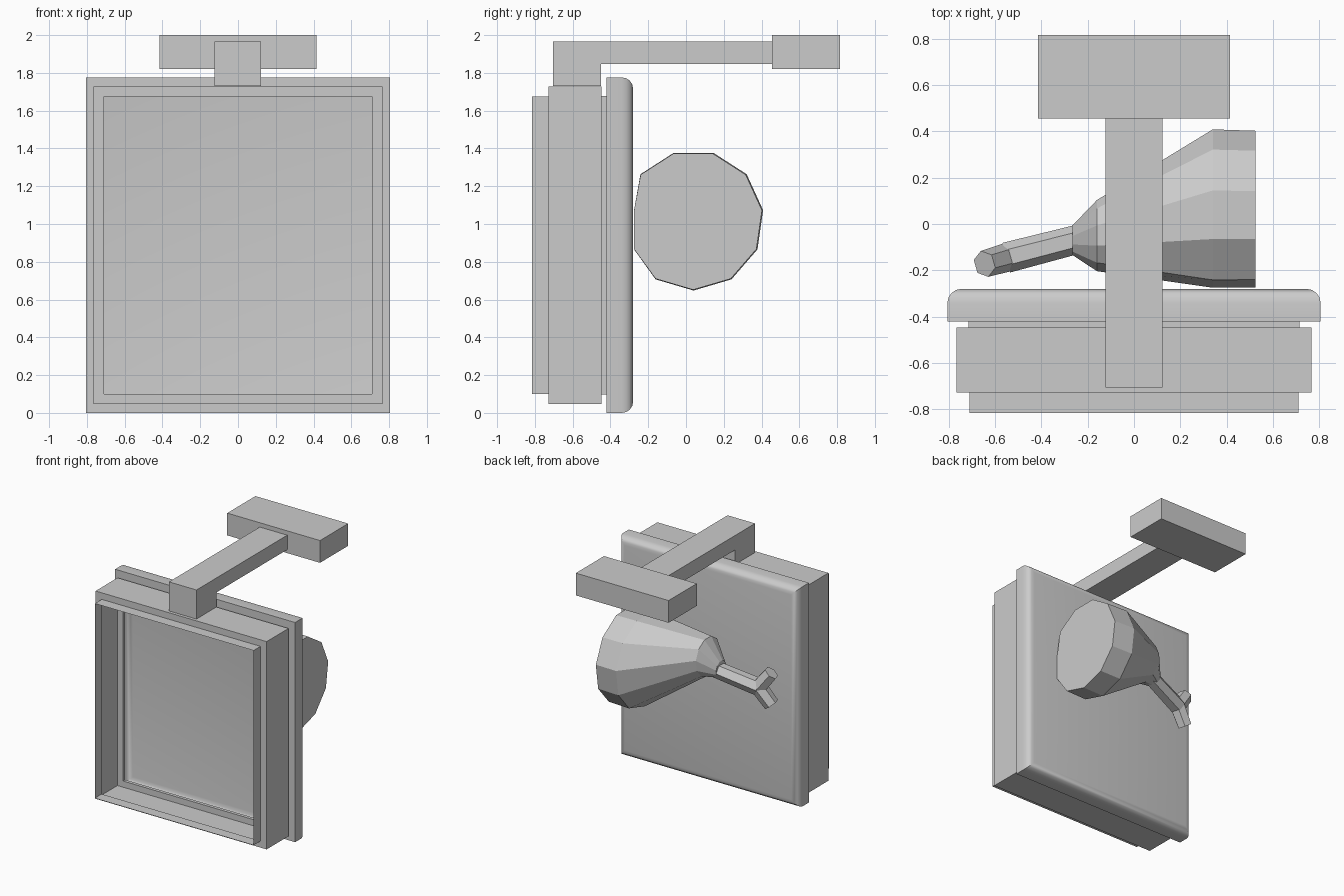
import bpy, bmesh
from math import sin, cos, pi, radians
from mathutils import Vector

if "Cube" in bpy.data.objects:
    bpy.data.objects.remove(bpy.data.objects["Cube"])

grey = bpy.data.materials.new("plain grey")
grey.use_nodes = True
COLOUR = (0.6, 0.6, 0.6, 1)
grey.diffuse_color = COLOUR
grey.node_tree.nodes["Principled BSDF"].inputs["Base Color"].default_value = COLOUR


def loft(name, rings, cap_start=True, cap_end=True, outward=True):
    """Skin a list of equal-sized point rings into one object."""
    bm = bmesh.new()
    loops = [[bm.verts.new(p) for p in ring] for ring in rings]
    for a, b in zip(loops, loops[1:]):
        for i in range(len(a)):
            j = (i + 1) % len(a)
            bm.faces.new((a[i], a[j], b[j], b[i]))
    if cap_start:
        bm.faces.new(loops[0][::-1])
    if cap_end:
        bm.faces.new(loops[-1])
    if outward:
        bmesh.ops.recalc_face_normals(bm, faces=bm.faces)
    mesh = bpy.data.meshes.new(name)
    bm.to_mesh(mesh)
    bm.free()
    mesh.materials.append(grey)
    obj = bpy.data.objects.new(name, mesh)
    bpy.context.collection.objects.link(obj)
    return obj


def box(name, lo, hi):
    (x0, y0, z0), (x1, y1, z1) = lo, hi
    return loft(name, [[(x0, y0, z), (x1, y0, z), (x1, y1, z), (x0, y1, z)]
                       for z in (z0, z1)])


def rod(name, start, end, r0, r1, sides=6):
    """Faceted straight rod between two points."""
    start, end = Vector(start), Vector(end)
    turn = (end - start).to_track_quat('Z', 'Y')
    ring = [Vector((cos(2 * pi * i / sides), sin(2 * pi * i / sides), 0))
            for i in range(sides)]
    return loft(name, [[c + turn @ (p * r) for p in ring]
                       for c, r in ((start, r0), (end, r1))])


# Hollow stepped housing, open at the front: (half width, half height, y)
PLATE = (0.805, 0.888)
steps = [(0.71, 0.787, -0.815), (0.71, 0.787, -0.727),
         (0.765, 0.84, -0.727), (0.765, 0.84, -0.447),
         (0.715, 0.79, -0.447), (0.715, 0.79, -0.42),
         (*PLATE, -0.42)]
# Rounded rear edge of the plate
R = 0.06
for k in range(5):
    a = radians(90 * k / 4)
    inset = R * (1 - cos(a))
    steps.append((PLATE[0] - inset, PLATE[1] - inset, -0.28 - R + R * sin(a)))
MID = 0.888
housing = loft("housing",
               [[(-w, y, MID - h), (w, y, MID - h), (w, y, MID + h), (-w, y, MID + h)]
                for w, h, y in steps], cap_start=False, outward=False)
bpy.context.view_layer.objects.active = housing
housing.select_set(True)
bpy.ops.object.shade_smooth_by_angle(angle=radians(30))
housing.select_set(False)

# Bent support arm and its crossbar
profile = [(-0.705, 1.73), (-0.45, 1.73), (-0.45, 1.848),
           (0.455, 1.848), (0.455, 1.965), (-0.705, 1.965)]
loft("support_arm", [[(x, y, z) for y, z in profile] for x in (-0.124, 0.122)])
box("crossbar", (-0.415, 0.455, 1.82), (0.415, 0.815, 2.0))

# Faceted bulb, flattened where it meets the plate: (x, centre y, centre z, radius)
SIDES = 11
bulb = []
for x, cy, cz, r in [(0.525, 0.038, 1.02, 0.368), (0.34, 0.04, 1.02, 0.372),
                     (-0.16, -0.05, 1.15, 0.155), (-0.265, -0.07, 1.07, 0.065)]:
    angles = [2 * pi * i / SIDES - pi / 2 for i in range(SIDES)]
    bulb.append([(x, max(cy + r * cos(a), -0.275), cz + r * sin(a)) for a in angles])
loft("bulb", bulb)

# Stem and forked tip
FORK = (-0.55, -0.145, 0.97)
rod("stem", (-0.22, -0.06, 1.06), FORK, 0.062, 0.066)
for name, z in (("upper_prong", 1.10), ("lower_prong", 0.845)):
    rod(name, FORK, (-0.645, -0.172, z), 0.062, 0.058)
